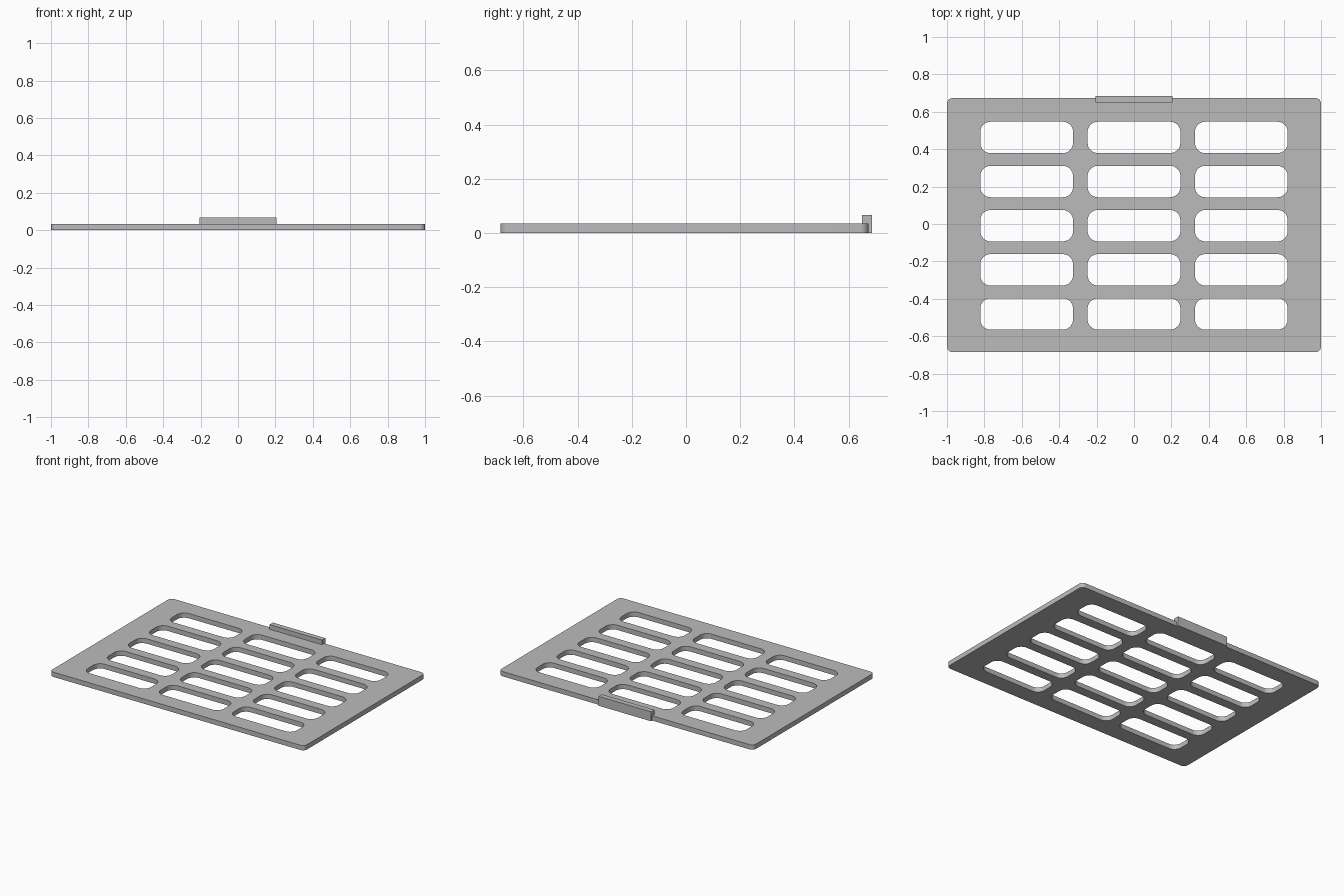
import bpy, bmesh
from math import sin, cos, pi, radians

cube = bpy.data.objects.get("Cube")
if cube:
    bpy.data.objects.remove(cube, do_unlink=True)

THICK = 0.034
CENTRE_Y = -0.006

grey = bpy.data.materials.new("light_grey")
grey.use_nodes = True
colour = (0.5, 0.5, 0.5, 1)
grey.diffuse_color = colour
grey.node_tree.nodes["Principled BSDF"].inputs["Base Color"].default_value = colour


def rounded_loop(bm, cx, cy, width, depth, radius, steps=8):
    """Add a closed loop of edges shaped as a rounded rectangle."""
    verts = []
    for i, (sx, sy) in enumerate([(1, 1), (-1, 1), (-1, -1), (1, -1)]):
        ox = cx + sx * (width / 2 - radius)
        oy = cy + sy * (depth / 2 - radius)
        for k in range(steps + 1):
            a = (i + k / steps) * pi / 2
            verts.append(bm.verts.new((ox + radius * cos(a), oy + radius * sin(a), 0)))
    return [bm.edges.new((v, verts[i - 1])) for i, v in enumerate(verts)]


def finish(bm, name):
    bmesh.ops.recalc_face_normals(bm, faces=bm.faces[:])
    mesh = bpy.data.meshes.new(name)
    bm.to_mesh(mesh)
    bm.free()
    mesh.materials.append(grey)
    obj = bpy.data.objects.new(name, mesh)
    bpy.context.collection.objects.link(obj)
    return obj


# Plate with a grid of rounded slots
bm = bmesh.new()
edges = rounded_loop(bm, 0, CENTRE_Y, 2, 1.358, 0.03)
for col in (-1, 0, 1):
    for row in range(-2, 3):
        edges += rounded_loop(bm, col * 0.574, CENTRE_Y - 0.003 + row * 0.236,
                              0.496, 0.168, 0.055)
bmesh.ops.triangle_fill(bm, edges=edges, use_beauty=True, normal=(0, 0, 1))
top = bmesh.ops.extrude_face_region(bm, geom=bm.faces[:], use_keep_orig=True)["geom"]
bmesh.ops.translate(bm, vec=(0, 0, THICK),
                    verts=[g for g in top if isinstance(g, bmesh.types.BMVert)])
plate = finish(bm, "slotted_plate")
bpy.ops.object.select_all(action='DESELECT')
plate.select_set(True)
bpy.context.view_layer.objects.active = plate
bpy.ops.object.shade_smooth_by_angle(angle=radians(30))

# Raised grip tab on the back edge
bm = bmesh.new()
bmesh.ops.create_cube(bm, size=1)
bmesh.ops.scale(bm, vec=(0.412, 0.037, 0.067), verts=bm.verts)
bmesh.ops.translate(bm, vec=(0, 0.667, 0.0335), verts=bm.verts)
finish(bm, "grip_tab")
